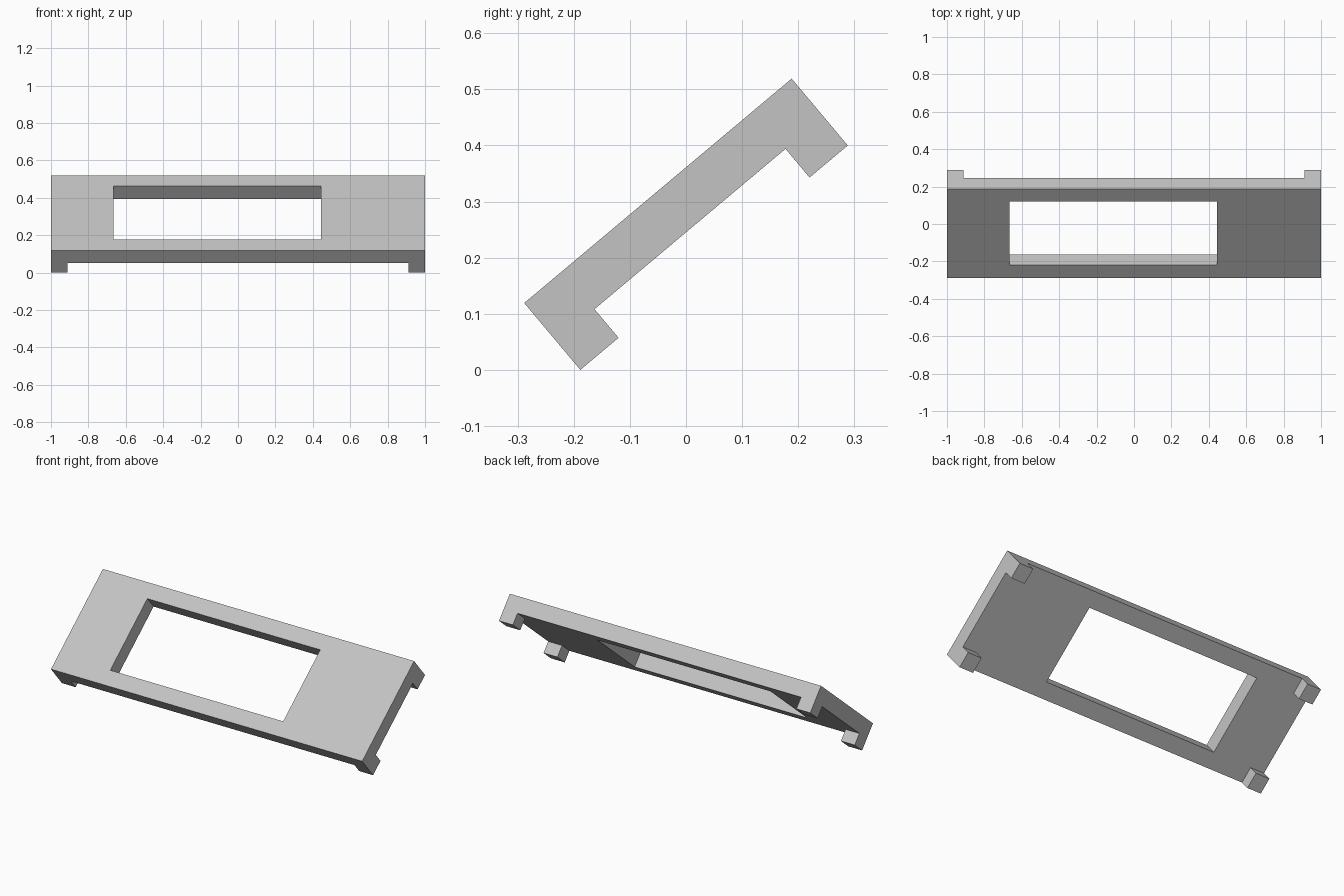
import bpy
import math
from mathutils import Matrix

cube = bpy.data.objects.get("Cube")
if cube:
    bpy.data.objects.remove(cube)

UNIT = 2 / 90                      # one small design unit
LENGTH, DEPTH, THICK = 90, 28, 4   # plate size
FOOT, FOOT_DROP = 4, 3             # foot footprint and height
TILT = math.radians(40)

grey = bpy.data.materials.new("light_grey")
grey.use_nodes = True
colour = (0.55, 0.55, 0.55, 1)
grey.diffuse_color = colour
grey.node_tree.nodes["Principled BSDF"].inputs["Base Color"].default_value = colour

# Lean the flat design back, with its lowest edge on the ground and centred in y
total = THICK + FOOT_DROP
run = DEPTH * math.cos(TILT) + total * math.sin(TILT)
place = (Matrix.Scale(UNIT, 4)
         @ Matrix.Translation((0, total * math.sin(TILT) - run / 2, 0))
         @ Matrix.Rotation(TILT, 4, "X")
         @ Matrix.Translation((-LENGTH / 2, -0, 0)))
# The front lower edge of the tilted box is the lowest point
place = Matrix.Translation((0, 0, 0)) @ place


def box(name, low, high):
    """Box between two corners of the flat design, tilted into place."""
    bpy.ops.mesh.primitive_cube_add(size=1)
    obj = bpy.context.object
    obj.name = name
    size = [b - a for a, b in zip(low, high)]
    middle = [(a + b) / 2 for a, b in zip(low, high)]
    obj.data.transform(place @ Matrix.Translation(middle) @ Matrix.Diagonal((*size, 1)))
    obj.data.materials.append(grey)
    return obj


# Flat plate with an off-centre rectangular window
plate = box("window_plate", (0, 0, FOOT_DROP), (LENGTH, DEPTH, total))
cutter = box("window_cutter", (15, 4, 0), (65, 24, total + 3))
cut = plate.modifiers.new("window", "BOOLEAN")
cut.operation = "DIFFERENCE"
cut.solver = "EXACT"
cut.object = cutter
bpy.context.view_layer.objects.active = plate
bpy.ops.object.modifier_apply(modifier=cut.name)
bpy.data.objects.remove(cutter)

# Four corner feet on the underside
for side, x in (("right", 0), ("left", LENGTH - FOOT)):
    for end, y in (("front", 0), ("back", DEPTH - FOOT)):
        box(f"{end}_{side}_foot", (x, y, 0), (x + FOOT, y + FOOT, FOOT_DROP))
